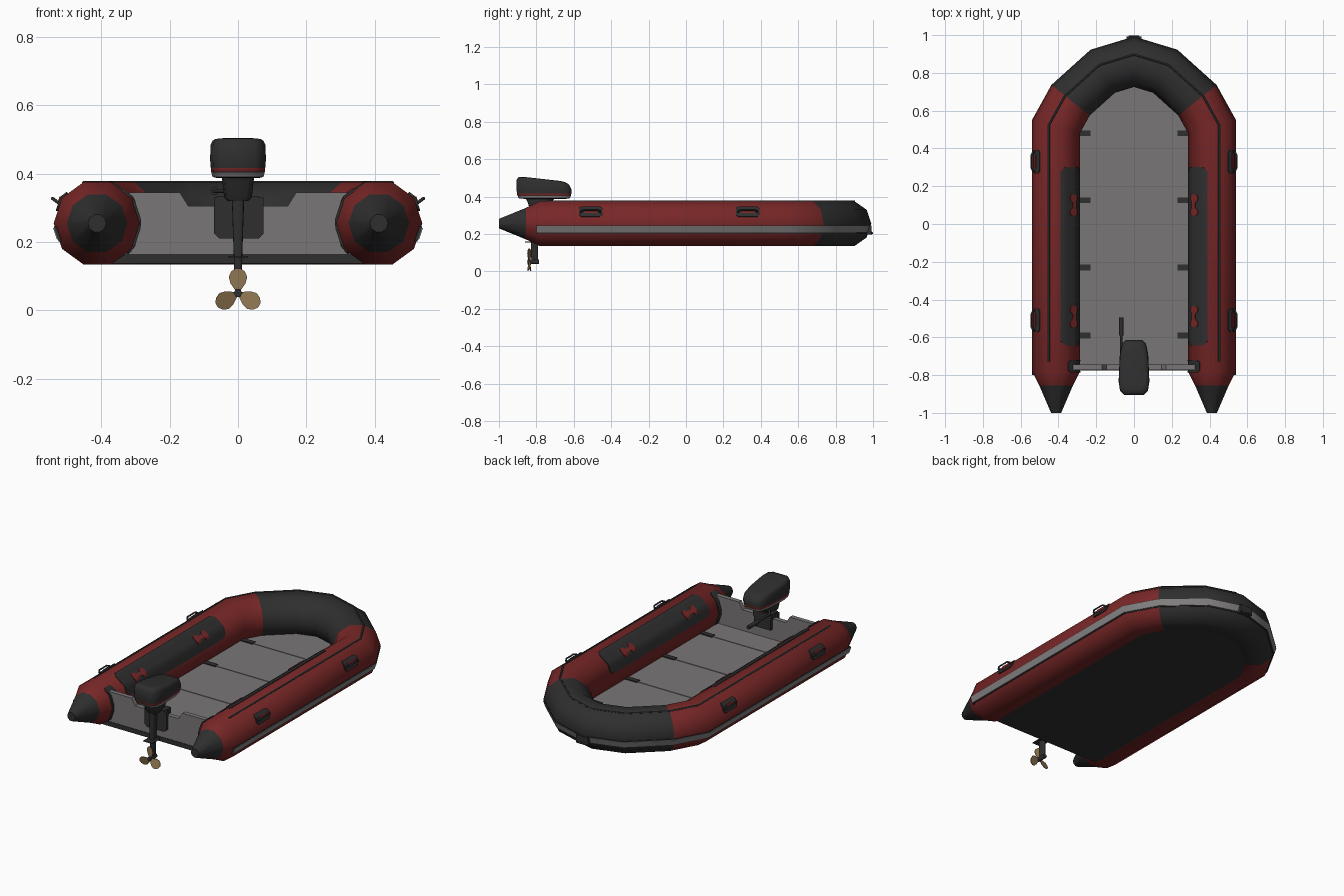
import bpy, bmesh, math
from mathutils import Vector

if "Cube" in bpy.data.objects:
    bpy.data.objects.remove(bpy.data.objects["Cube"])

def material(name, c):
    m = bpy.data.materials.new(name)
    m.diffuse_color = (*c, 1)
    m.use_nodes = True
    m.node_tree.nodes["Principled BSDF"].inputs["Base Color"].default_value = m.diffuse_color
    return m

RED = material("dark red", (0.19, 0.020, 0.020))
BLACK = material("charcoal", (0.028, 0.028, 0.028))
GREY = material("floor grey", (0.19, 0.18, 0.18))
STRIPE = material("light grey", (0.23, 0.22, 0.22))
BRASS = material("brass", (0.27, 0.18, 0.08))

CX, CZ, R = 0.4125, 0.255, 0.127      # tube centre and radius

def finish(name, bm, mats, angle=50):
    bmesh.ops.recalc_face_normals(bm, faces=bm.faces[:])
    me = bpy.data.meshes.new(name)
    bm.to_mesh(me)
    bm.free()
    for m in mats:
        me.materials.append(m)
    ob = bpy.data.objects.new(name, me)
    bpy.context.collection.objects.link(ob)
    bpy.ops.object.select_all(action='DESELECT')
    ob.select_set(True)
    bpy.context.view_layer.objects.active = ob
    bpy.ops.object.shade_smooth_by_angle(angle=math.radians(angle))
    return ob

def skin(name, rings, mats, rule=lambda i: 0, angle=50):
    """Join closed rings of points into a capped solid; rule gives the colour of each band."""
    bm = bmesh.new()
    vs = [[bm.verts.new(p) for p in r] for r in rings]
    n = len(vs[0])
    for i in range(len(vs) - 1):
        for j in range(n):
            k = (j + 1) % n
            bm.faces.new((vs[i][j], vs[i][k], vs[i+1][k], vs[i+1][j])).material_index = rule(i)
    bm.faces.new(vs[0]).material_index = rule(0)
    bm.faces.new(vs[-1]).material_index = rule(len(vs) - 2)
    return finish(name, bm, mats, angle)

def prism(name, pts, mat, lo, hi, axis='z'):
    f = (lambda a, b, c: (a, b, c)) if axis == 'z' else (lambda a, b, c: (a, c, b))
    return skin(name, [[f(a, b, h) for a, b in pts] for h in (lo, hi)], [mat], angle=30)

def box(name, x0, x1, y0, y1, z0, z1, mat):
    return prism(name, [(x0, y0), (x1, y0), (x1, y1), (x0, y1)], mat, z0, z1)

def hull_path(sterns):
    half = [(CX, y) for y in sterns] + [(CX, 0.515), (0.335, 0.655), (0.165, 0.808)]
    return half + [(0, 0.858)] + [(-x, y) for x, y in reversed(half)]

def offset_path(path, off):
    """Shift a path outwards with mitred corners."""
    P, out = [Vector(p) for p in path], []
    for i, p in enumerate(P):
        a = (p - P[i-1]).normalized() if i else (P[1] - p).normalized()
        b = (P[i+1] - p).normalized() if i < len(P) - 1 else a
        t = (a + b).normalized()
        out.append(p + Vector((t.y, -t.x)) * off / t.dot(a))
    return out

def sweep(name, path, prof, mats, scales=None, rule=lambda i: 0):
    scales = scales or [1] * len(path)
    unit = offset_path(path, 1)
    rings = []
    for i, p in enumerate(path):
        d = unit[i] - Vector(p)
        rings.append([(p[0] + d.x*o*scales[i], p[1] + d.y*o*scales[i], CZ + z*scales[i]) for o, z in prof])
    return skin(name, rings, mats, rule)

def on_tube(deg, lift):
    r = R * math.cos(math.radians(18)) / math.cos(math.radians(deg % 36 - 18)) + lift
    return CX + r * math.cos(math.radians(deg)), CZ + r * math.sin(math.radians(deg))

def patch(name, s, stations, mat, lift=0.005):
    """Thin plate hugging a side tube; stations are (y, start angle, end angle)."""
    rings = []
    for y, a0, a1 in stations:
        angs = [a0 + (a1 - a0) * i / 8 for i in range(9)]
        top = [on_tube(a, lift) for a in angs]
        low = [on_tube(a, -0.003) for a in reversed(angs)]
        rings.append([(s * x, y, z) for x, z in top + low])
    return skin(name, rings, [mat])

def rod(name, pts, r, mat):
    cu = bpy.data.curves.new(name, 'CURVE')
    cu.dimensions, cu.bevel_depth, cu.bevel_resolution, cu.use_fill_caps = '3D', r, 1, True
    sp = cu.splines.new('POLY')
    sp.points.add(len(pts) - 1)
    for q, p in zip(sp.points, pts):
        q.co = (*p, 1)
    cu.materials.append(mat)
    ob = bpy.data.objects.new(name, cu)
    bpy.context.collection.objects.link(ob)
    bpy.ops.object.select_all(action='DESELECT')
    ob.select_set(True)
    bpy.context.view_layer.objects.active = ob
    bpy.ops.object.convert(target='MESH')

# Inflated tube with stern cones and dark bow
decagon = [(R * math.cos(math.radians(36*i)), R * math.sin(math.radians(36*i))) for i in range(10)]
half_s = [0.21, 0.70, 1, 1, 1, 1]
sweep("inflated_tube", hull_path([-1, -0.855, -0.78]), decagon, [RED, BLACK],
      half_s + [1] + half_s[::-1], lambda i: 1 if i in (0, 4, 5, 6, 7, 11) else 0)

# Rub strake and top piping
def strake(d0, d1, t):
    f = lambda d: R - 0.325 * d
    return [(f(d0) - 0.006, -d0), (f(d0) + t, -d0), (f(d1) + t, -d1), (f(d1) - 0.006, -d1)]
sweep("rub_strake", hull_path([-0.80]), strake(0.009, 0.053, 0.003), [BLACK])
sweep("rub_strake_stripe", hull_path([-0.80]), strake(0.013, 0.048, 0.006), [STRIPE])
pipe = [(0.038 + 0.007 * math.cos(a * math.pi / 3), 0.119 + 0.005 * math.sin(a * math.pi / 3)) for a in range(6)]
sweep("top_piping", hull_path([-0.73]), pipe, [BLACK])

# Bottom skin and floor boards
prism("bottom_skin", [tuple(p) for p in offset_path(hull_path([-0.775]), -0.03)], BLACK, 0.138, 0.165)
prism("floor", [tuple(p) for p in offset_path(hull_path([-0.75]), -0.085)], GREY, 0.16, 0.18)
for i, y in enumerate((0.48, 0.125, -0.23, -0.59)):
    box(f"floor_seam_{i}", -0.30, 0.30, y - 0.006, y + 0.006, 0.17, 0.183, GREY)
    for s in (1, -1):
        x0, x1 = sorted((s * 0.23, s * 0.31))
        box(f"floor_clip_{i}_{s}", x0, x1, y - 0.015, y + 0.015, 0.17, 0.186, BLACK)

# Transom with motor notch
tr = [(0.35, 0.165), (0.35, 0.345), (0.17, 0.345), (0.145, 0.305)]
prism("transom", tr + [(-x, z) for x, z in reversed(tr)], GREY, -0.772, -0.745, 'y')

# Fittings on each side tube
for s in (1, -1):
    patch(f"transom_flange_{s}", s, [(-0.785, 130, 220), (-0.775, 122, 225), (-0.73, 122, 225), (-0.72, 130, 220)], BLACK, 0.005)
    patch(f"seat_pad_{s}", s, [(-0.642, 112, 162), (-0.62, 101, 172), (0.28, 101, 172), (0.302, 112, 162)], BLACK, 0.004)
    for y in (0.10, -0.49):
        half = [(0.056, 6), (0.048, 12), (0.027, 12), (0.014, 5)]
        st = [(-d, w) for d, w in half] + [(d, w) for d, w in reversed(half)]
        patch(f"pad_strap_{s}_{y}", s, [(y + d, 138 - w, 138 + w) for d, w in st], RED, 0.008)
    for y in (0.33, -0.51):
        patch(f"handle_base_{s}_{y}", s, [(y - 0.063, 24, 40), (y - 0.05, 17, 46), (y + 0.05, 17, 46), (y + 0.063, 24, 40)], BLACK, 0.006)
        patch(f"handle_recess_{s}_{y}", s, [(y - 0.035, 26, 36), (y + 0.035, 26, 36)], RED, 0.008)
        pts = [(0.512, -0.055, 0.305), (0.535, -0.05, 0.322), (0.543, -0.035, 0.328)]
        pts += [(x, -d, z) for x, d, z in reversed(pts)]
        rod(f"grab_handle_{s}_{y}", [(s * x, y + d, z) for x, d, z in pts], 0.005, BLACK)

# Bow towing eye
box("bow_plate", -0.04, 0.04, 0.965, 0.993, 0.197, 0.245, BLACK)
rod("bow_ring", [(-0.03, 0.985, 0.215), (-0.022, 0.994, 0.203), (0.022, 0.994, 0.203), (0.03, 0.985, 0.215)], 0.006, BLACK)

# Outboard motor: lofted from rounded rectangles (z, back, front, half width, slope)
def motor_loft(name, secs, mats, rule=lambda i: 0, narrow=0.16):
    rings = []
    shape = [(1, .5), (.88, .85), (.6, 1)]
    quad = shape + [(-x, y) for x, y in reversed(shape)]
    quad += [(-x, -y) for x, y in quad]
    for z, y0, y1, hx, sl in secs:
        cy, hy = (y0 + y1) / 2, (y1 - y0) / 2
        rings.append([(u * hx * (1 - narrow * (v + 1) / 2), cy + v * hy, z + sl * v * hy) for u, v in quad])
    return skin(name, rings, mats, rule)

motor_loft("motor_cowl", [
    (0.388, -0.87, -0.64, 0.066, 0), (0.391, -0.895, -0.62, 0.078, 0), (0.404, -0.90, -0.616, 0.081, 0),
    (0.406, -0.902, -0.615, 0.082, 0), (0.417, -0.904, -0.613, 0.083, 0), (0.44, -0.906, -0.613, 0.085, 0),
    (0.477, -0.906, -0.625, 0.084, -0.09), (0.490, -0.895, -0.645, 0.077, -0.11), (0.494, -0.87, -0.67, 0.06, -0.11)],
    [BLACK, STRIPE, RED], lambda i: {1: 1, 3: 2}.get(i, 0))
motor_loft("motor_neck", [(0.395, -0.86, -0.70, 0.05, 0), (0.365, -0.845, -0.72, 0.046, 0),
                          (0.33, -0.835, -0.74, 0.042, 0), (0.32, -0.83, -0.76, 0.03, 0)], [BLACK])
motor_loft("motor_leg", [(0.33, -0.83, -0.785, 0.019, 0), (0.16, -0.828, -0.79, 0.013, 0),
                         (0.07, -0.828, -0.79, 0.010, 0), (0.045, -0.82, -0.795, 0.006, 0)], [BLACK])
box("cavitation_plate", -0.03, 0.03, -0.86, -0.785, 0.155, 0.160, BLACK)
prism("mount_plate", [(-0.07, 0.225), (-0.055, 0.21), (0.06, 0.21), (0.075, 0.225), (0.075, 0.33), (-0.07, 0.33)],
      BLACK, -0.79, -0.77, 'y')
box("mount_clamp", -0.06, 0.06, -0.79, -0.725, 0.30, 0.335, BLACK)
box("clamp_jaw", -0.055, 0.055, -0.745, -0.725, 0.24, 0.31, BLACK)
rod("tiller_arm", [(-0.03, -0.75, 0.35), (-0.068, -0.70, 0.35), (-0.068, -0.58, 0.35)], 0.007, BLACK)
rod("tiller_grip", [(-0.068, -0.59, 0.35), (-0.068, -0.495, 0.35)], 0.012, BLACK)

# Propeller
PZ, PY = 0.051, -0.838
rod("gear_case", [(0, -0.848, PZ), (0, -0.785, PZ)], 0.013, BLACK)
edge = [(0.008, 0.008), (0.028, 0.022), (0.047, 0.027), (0.063, 0.020), (0.072, 0.007)]
blade = edge + [(r, -w) for r, w in reversed(edge)]
for k in range(3):
    a = math.radians(90 + 120 * k)
    rings = [[(r * math.cos(a) - w * math.sin(a), PY + 0.35 * w + t, PZ + r * math.sin(a) + w * math.cos(a))
              for r, w in blade] for t in (-0.0015, 0.0015)]
    skin(f"propeller_blade_{k}", rings, [BRASS], angle=30)
